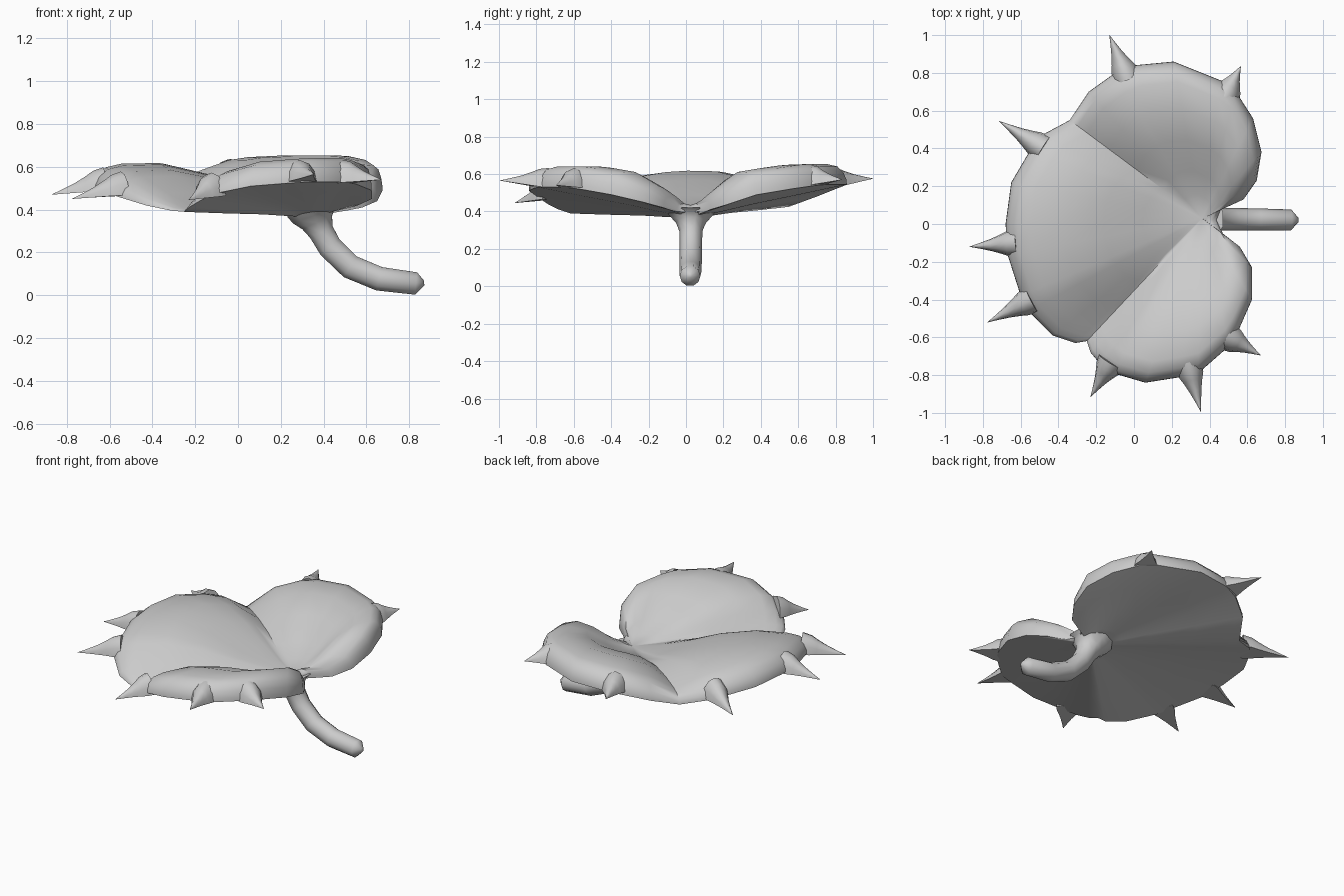
import bpy
import bmesh
from math import cos, sin, pi, radians
from mathutils import Vector

if "Cube" in bpy.data.objects:
    bpy.data.objects.remove(bpy.data.objects["Cube"])

grey = bpy.data.materials.new("pale grey")
grey.use_nodes = True
grey.diffuse_color = (0.6, 0.6, 0.6, 1)
grey.node_tree.nodes["Principled BSDF"].inputs["Base Color"].default_value = (0.6, 0.6, 0.6, 1)


def finish(bm, name, angle):
    """Turn a bmesh into a smooth shaded object."""
    bmesh.ops.recalc_face_normals(bm, faces=bm.faces)
    mesh = bpy.data.meshes.new(name)
    bm.to_mesh(mesh)
    bm.free()
    mesh.materials.append(grey)
    obj = bpy.data.objects.new(name, mesh)
    bpy.context.collection.objects.link(obj)
    bpy.ops.object.select_all(action="DESELECT")
    obj.select_set(True)
    bpy.context.view_layer.objects.active = obj
    bpy.ops.object.shade_smooth_by_angle(angle=radians(angle))


def bridge(bm, a, b):
    """Join two closed rings of vertices with quads."""
    for i in range(len(a)):
        j = (i + 1) % len(a)
        bm.faces.new((a[i], a[j], b[j], b[i]))


def tube(name, points, radii, section):
    """Sweep a unit cross-section along a path, scaled at each point."""
    bm = bmesh.new()
    pts = [Vector(p) for p in points]
    rings = []
    for i, p in enumerate(pts):
        along = (pts[min(i + 1, len(pts) - 1)] - pts[max(i - 1, 0)]).normalized()
        side = along.cross(Vector((0, 0, 1)))
        if side.length < 0.01:
            side = Vector((0, 1, 0))
        side.normalize()
        up = side.cross(along)
        rings.append([bm.verts.new(p + radii[i] * (u * side + v * up)) for u, v in section])
    for a, b in zip(rings, rings[1:]):
        bridge(bm, a, b)
    bm.faces.new(rings[0])
    bm.faces.new(rings[-1])
    finish(bm, name, 60)


# Lower rim edge of each lobe in hundredths, from fold to fold
back_rim = [(46, 7.5, 40), (58, 13, 41), (65, 23, 44), (67.5, 38, 49), (63, 56, 52),
            (54, 70, 54), (46, 76, 54.5), (21, 86, 54.5), (0, 84, 53.5), (-10, 80, 52),
            (-24, 70, 48)]
left_rim = [(-34, 55, 42.5), (-48, 47.5, 46), (-55, 39, 47.5), (-65, 22, 49.5),
            (-68, 0, 50), (-67, -16, 49), (-60, -38, 47.5), (-56, -46, 46),
            (-43, -59, 42), (-31, -63, 39.5)]
front_rim = [(-25, -62, 39), (-23, -68, 41), (-18, -74, 44), (-11, -79, 47.5),
             (6, -84, 51), (25, -81, 52.5), (34, -79, 53), (50, -65, 53), (55, -57, 52),
             (62.5, -40, 49), (62.5, -23, 45), (56, -12, 42), (47, -5, 40)]
sinus = [(44, 2, 39.5)]
rim = [Vector(p) / 100 for p in back_rim + left_rim + front_rim + sinus]

# Leaf section from hub to rim and back below: fraction, dome lift, thickness
SECTION = [(0.15, 0.02, 0.015), (0.3, 0.06, 0.017), (0.5, 0.118, 0.018),
           (0.7, 0.13, 0.018), (0.87, 0.112, 0.016), (0.94, 0.092, 0.012),
           (0.98, 0.055, 0.008), (0.998, 0.02, 0.004), (1, 0, 0),
           (0.95, 0, -0.002), (0.7, 0, -0.01), (0.4, 0, -0.018), (0.2, 0, -0.028)]
hub = Vector((0.36, 0.03, 0.4))

bm = bmesh.new()
rings = []
for f, lift, thick in SECTION:
    ring = []
    for p in rim:
        # The folds fade out towards the hub
        swell = min(1, max(0, (p.z - 0.39) / 0.1)) ** 0.8
        fold = min(1, f / 0.65)
        q = hub.lerp(p, f)
        q.z += lift * (0.4 + (swell - 0.4) * fold) + thick
        ring.append(bm.verts.new(q))
    rings.append(ring)
for a, b in zip(rings, rings[1:]):
    bridge(bm, a, b)
for ring, dz in ((rings[0], 0.015), (rings[-1], -0.035)):
    centre = bm.verts.new(hub + Vector((0, 0, dz)))
    for i in range(len(ring)):
        bm.faces.new((ring[i], ring[(i + 1) % len(ring)], centre))
finish(bm, "leaf_blade", 50)

# Thorns with flat undersides flaring out of the rim edge: base, tip
thorns = [((49, 69, 54), (56.5, 83.5, 57)), ((-4, 78, 53), (-13, 100, 57.5)),
          ((-48, 40, 47), (-71.5, 54.5, 45.5)), ((-62, -10, 49), (-87, -12, 47)),
          ((-54, -40, 47), (-77.5, -52, 45)), ((-12, -73, 46.5), (-23, -91.5, 44.5)),
          ((29, -75, 52.5), (35.5, -99.5, 56.5)), ((50, -60, 52.5), (67, -69.5, 54))]
arch = [(cos(pi * k / 6), 1.45 * sin(pi * k / 6)) for k in range(7)]
for i, (base, tip) in enumerate(thorns):
    a, b = Vector(base) / 100, Vector(tip) / 100
    path = [a.lerp(b, t) for t in (0, 0.2, 0.35, 0.55, 0.8, 1)]
    tube("thorn_%d" % (i + 1), path, [0.075, 0.066, 0.05, 0.032, 0.014, 0.001], arch)

# Curved stalk flaring into the hub
stalk = [(0.35, 0.395, 0.13), (0.355, 0.372, 0.11), (0.37, 0.34, 0.08),
         (0.39, 0.295, 0.062), (0.43, 0.225, 0.06), (0.525, 0.133, 0.06),
         (0.66, 0.077, 0.059), (0.832, 0.055, 0.055), (0.87, 0.057, 0.012)]
circle = [(cos(pi * k / 5), sin(pi * k / 5)) for k in range(10)]
tube("stalk", [(x, 0.03 - 0.01 * x, z) for x, z, r in stalk], [r for x, z, r in stalk], circle)
